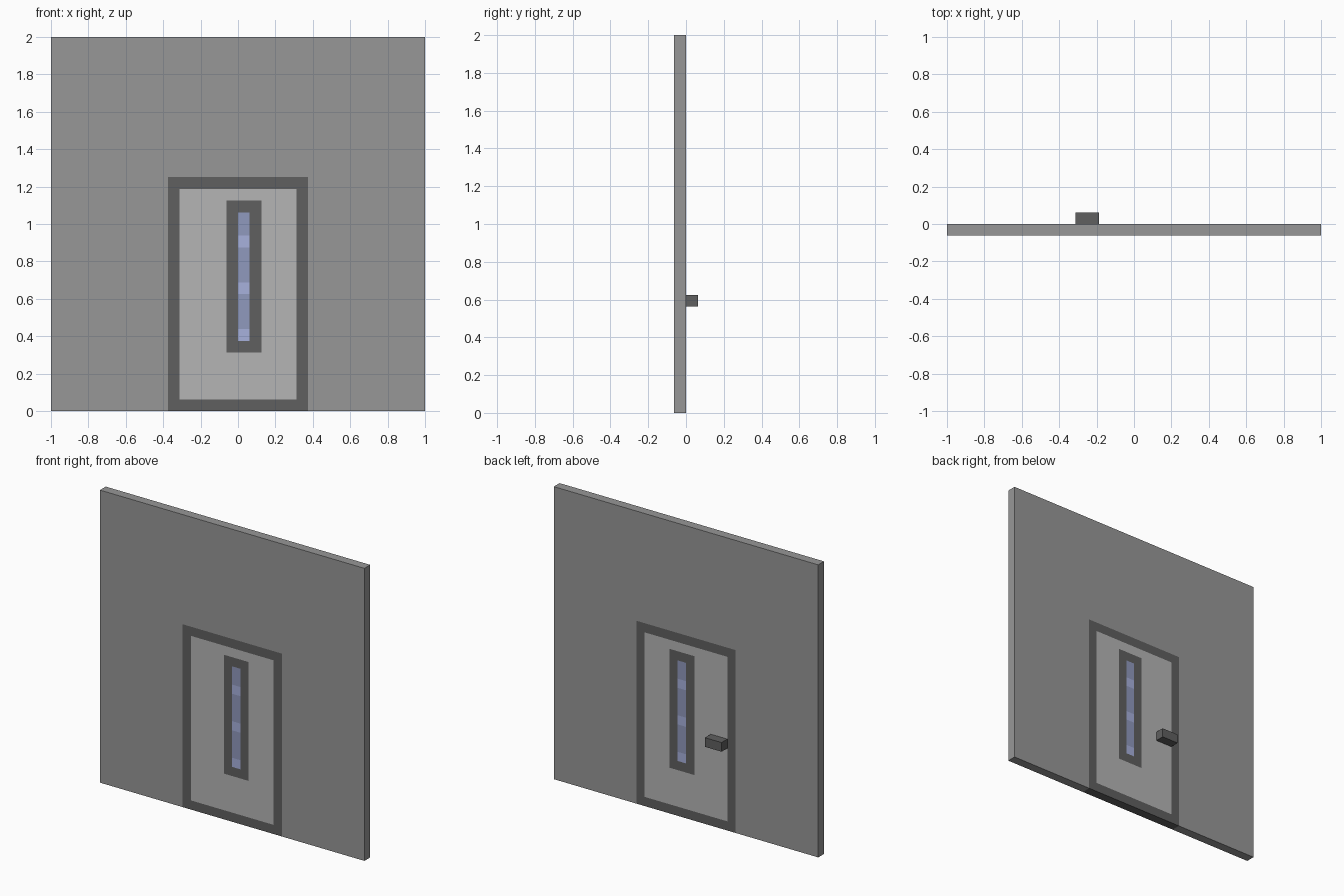
import bpy, bmesh

if "Cube" in bpy.data.objects:
    bpy.data.objects.remove(bpy.data.objects["Cube"])

U = 1 / 16          # one grid cell; the model is 32 cells wide and tall
WALL = 32


def material(name, rgb):
    m = bpy.data.materials.new(name)
    m.diffuse_color = (*rgb, 1)
    m.use_nodes = True
    m.node_tree.nodes["Principled BSDF"].inputs["Base Color"].default_value = m.diffuse_color
    return m


def boxes(name, blocks, mat, keep=lambda n, c: True):
    """Boxes (x0, x1, y0, y1, z0, z1) in cells, keeping only exposed faces."""
    bm = bmesh.new()
    for x0, x1, y0, y1, z0, z1 in blocks:
        verts = bmesh.ops.create_cube(bm, size=1)["verts"]
        for v in verts:
            v.co.x = x1 if v.co.x > 0 else x0
            v.co.y = y1 if v.co.y > 0 else y0
            v.co.z = z1 if v.co.z > 0 else z0
    bm.normal_update()
    hidden = [f for f in bm.faces if not keep(f.normal, f.calc_center_median())]
    bmesh.ops.delete(bm, geom=hidden, context='FACES')
    bmesh.ops.remove_doubles(bm, verts=bm.verts, dist=0.001)
    bmesh.ops.scale(bm, vec=(U, U, U), verts=bm.verts)
    mesh = bpy.data.meshes.new(name)
    bm.to_mesh(mesh)
    bm.free()
    mesh.materials.append(mat)
    obj = bpy.data.objects.new(name, mesh)
    bpy.context.collection.objects.link(obj)
    return obj


def exposed(n, c):
    """Flush parts tile one slab: keep front, back and the slab's outer rim."""
    return (abs(n.y) > 0.5 or abs(c.x) > WALL / 2 - 0.01
            or c.z < 0.01 or c.z > WALL - 0.01)


def panel(name, rects, mat):
    return boxes(name, [(x0, x1, -1, 0, z0, z1) for x0, x1, z0, z1 in rects],
                 mat, exposed)


def ring(x0, x1, z0, z1):
    """One-cell-wide rectangular border."""
    return [(x0, x0 + 1, z0, z1), (x1 - 1, x1, z0, z1),
            (x0 + 1, x1 - 1, z0, z0 + 1), (x0 + 1, x1 - 1, z1 - 1, z1)]


wall_grey = material("wall_grey", (0.31, 0.31, 0.31))
dark_grey = material("dark_grey", (0.115, 0.115, 0.115))
light_grey = material("light_grey", (0.46, 0.46, 0.46))
blue = material("glass_blue", (0.28, 0.32, 0.51))
pale_blue = material("glass_highlight", (0.39, 0.44, 0.72))

# Wall around the door opening
panel("wall", [(-16, -6, 0, 32), (6, 16, 0, 32), (-6, 6, 20, 32)], wall_grey)

# Door frame, and door leaf around the window
panel("door_frame", ring(-6, 6, 0, 20), dark_grey)
panel("door_leaf", [(-5, -1, 1, 19), (2, 5, 1, 19),
                    (-1, 2, 1, 5), (-1, 2, 18, 19)], light_grey)

# Narrow window: frame, glass and highlights
panel("window_frame", ring(-1, 2, 5, 18), dark_grey)
panel("window_glass", [(0, 1, 7, 10), (0, 1, 11, 14), (0, 1, 15, 17)], blue)
panel("window_highlights", [(0, 1, z, z + 1) for z in (6, 10, 14)], pale_blue)

# Handle on the back
boxes("door_handle", [(-5, -3, 0, 1, 9, 10)], dark_grey,
      lambda n, c: n.y > -0.5)
